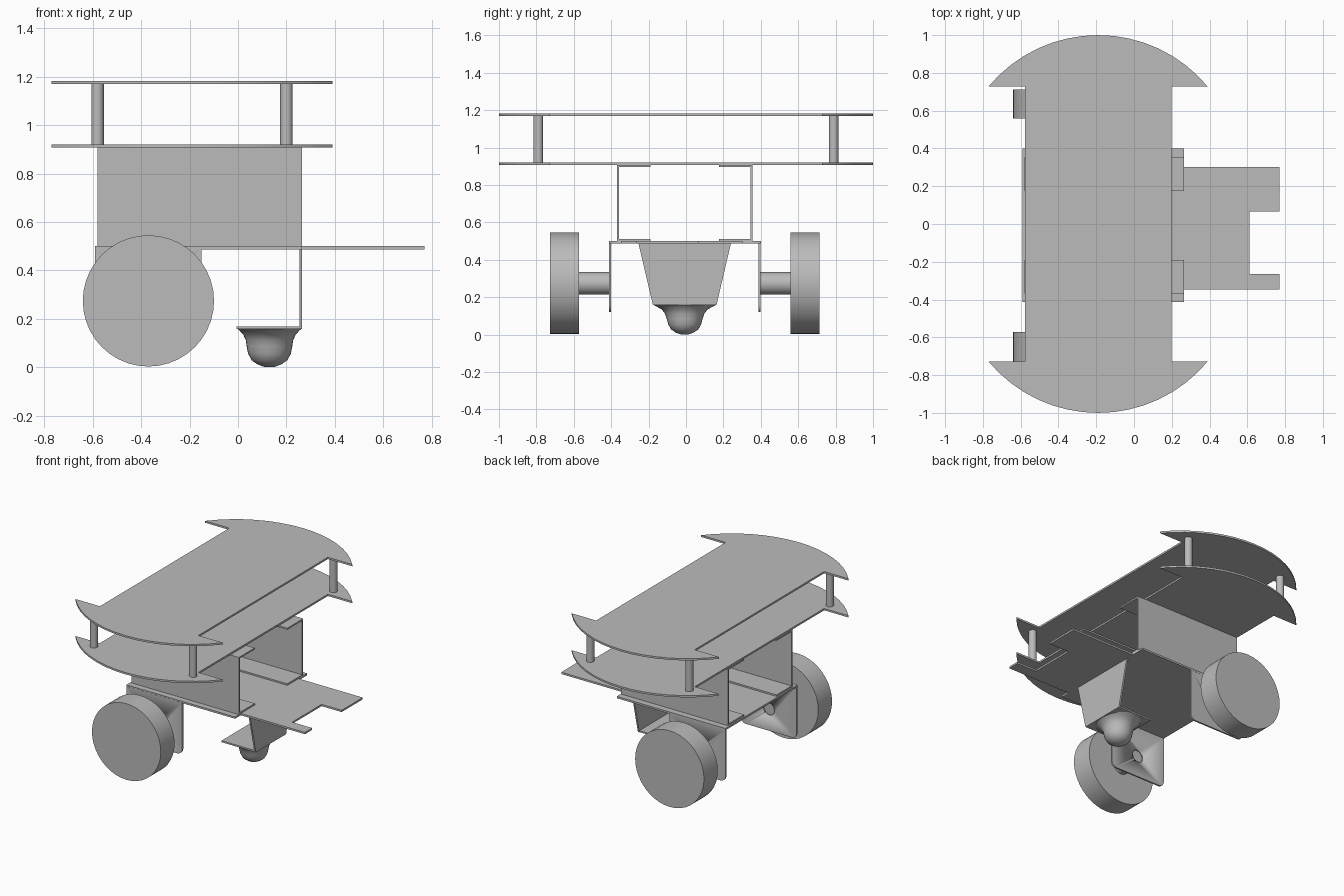
import bpy
import bmesh
from math import sin, cos, pi, radians, atan2, hypot

cube = bpy.data.objects.get("Cube")
if cube:
    bpy.data.objects.remove(cube, do_unlink=True)

grey = bpy.data.materials.new("light grey")
grey.use_nodes = True
color = (0.5, 0.5, 0.5, 1)
grey.diffuse_color = color
grey.node_tree.nodes["Principled BSDF"].inputs["Base Color"].default_value = color

MID = -0.007  # lengthwise centre of the chassis


def finish(name, bm):
    bmesh.ops.recalc_face_normals(bm, faces=bm.faces)
    mesh = bpy.data.meshes.new(name)
    bm.to_mesh(mesh)
    bm.free()
    mesh.materials.append(grey)
    obj = bpy.data.objects.new(name, mesh)
    bpy.context.collection.objects.link(obj)
    bpy.ops.object.select_all(action="DESELECT")
    obj.select_set(True)
    bpy.context.view_layer.objects.active = obj
    bpy.ops.object.shade_smooth_by_angle(angle=radians(30))
    return obj


def arc(cx, cy, r, start, end, steps):
    angles = [start + (end - start) * i / steps for i in range(steps + 1)]
    return [(cx + r * cos(a), cy + r * sin(a)) for a in angles]


def prism(name, outline, axis, low, high):
    """Extrude a closed 2D outline along one axis."""
    place = {"x": lambda a, b, d: (d, a, b),
             "y": lambda a, b, d: (a, d, b),
             "z": lambda a, b, d: (a, b, d)}[axis]
    bm = bmesh.new()
    rings = [[bm.verts.new(place(a, b, d)) for a, b in outline] for d in (low, high)]
    for ring in rings:
        bm.faces.new(ring)
    for i in range(len(outline)):
        bm.faces.new((rings[0][i - 1], rings[0][i], rings[1][i], rings[1][i - 1]))
    return finish(name, bm)


def rod(name, a, b, r, axis, low, high, steps=32):
    return prism(name, arc(a, b, r, 0, 2 * pi, steps)[:-1], axis, low, high)


# Two decks: straight middle with wide curved ends
deck_x, tip, neck, shoulder = -0.19, 0.58, 0.388, 0.728
sag = 1 - shoulder
radius = (tip ** 2 + sag ** 2) / (2 * sag)
sweep = atan2(shoulder - (1 - radius), tip)
end_arc = arc(0, 1 - radius, radius, sweep, pi - sweep, 16)
half = [(neck, shoulder)] + end_arc + [(-neck, shoulder)]
deck = [(deck_x + x, y) for x, y in half] + [(deck_x - x, -y) for x, y in half]
for name, z in (("lower_deck", 0.907), ("upper_deck", 1.17)):
    prism(name, deck, "z", z, z + 0.013)

# Posts between the decks
for x in (-0.58, 0.2):
    for y in (-0.79, 0.79):
        rod("deck_post", x, y, 0.026, "z", 0.92, 1.17, 24)

# Base plate with two prongs
base = [(-0.59, -0.412), (0.265, -0.412), (0.265, -0.347), (0.77, -0.347),
        (0.77, -0.265), (0.612, -0.265), (0.612, 0.066), (0.77, 0.066),
        (0.77, 0.303), (0.265, 0.303), (0.265, 0.4), (-0.59, 0.4)]
prism("base_plate", base, "z", 0.487, 0.5)

# Mirrored channels, wheel brackets, axles and wheels
wheel_x, wheel_z = -0.37, 0.274
for side, label in ((-1, "front"), (1, "back")):
    def y(d):
        return MID + side * d

    t, bottom, top, web, lip = 0.011, 0.5, 0.907, 0.362, 0.183
    channel = [(lip, bottom), (web, bottom), (web, top), (lip, top),
               (lip, top - t), (web - t, top - t), (web - t, bottom + t), (lip, bottom + t)]
    prism(label + "_channel", [(y(a), b) for a, b in channel], "x", -0.58, 0.265)

    c = 0.04
    tab = [(-0.15, 0.49), (-0.59, 0.49)]
    tab += arc(-0.59 + c, 0.12 + c, c, pi, 1.5 * pi, 6)
    tab += arc(-0.15 - c, 0.12 + c, c, 1.5 * pi, 2 * pi, 6)
    bracket = prism(label + "_wheel_bracket", tab, "y", y(0.394), y(0.406))
    cutter = rod("hole_cutter", wheel_x, wheel_z, 0.045, "y", y(0.35), y(0.45))
    cutter.hide_render = True
    hole = bracket.modifiers.new("axle_hole", "BOOLEAN")
    hole.operation = "DIFFERENCE"
    hole.solver = "EXACT"
    hole.object = cutter
    bpy.context.view_layer.objects.active = bracket
    bpy.ops.object.modifier_apply(modifier=hole.name)
    bpy.data.objects.remove(cutter, do_unlink=True)

    rod(label + "_axle", wheel_x, wheel_z, 0.06, "y", y(0.406), y(0.566))
    rod(label + "_wheel", wheel_x, wheel_z, 0.271, "y", y(0.565), y(0.72), 40)

# Caster bracket: tapered upright and flat foot
upright = [(MID - 0.247, 0.487), (MID - 0.17, 0.158), (MID + 0.17, 0.158), (MID + 0.247, 0.487)]
prism("caster_upright", upright, "x", 0.253, 0.265)
foot = [(-0.006, MID - 0.17), (0.265, MID - 0.17), (0.265, MID + 0.17), (-0.006, MID + 0.17)]
prism("caster_foot", foot, "z", 0.158, 0.169)

# Caster: oval flange flowing into a rounded ball (x radius, y radius, z)
profile = [(0.131, 0.166, 0.158), (0.122, 0.15, 0.15), (0.108, 0.122, 0.134),
           (0.098, 0.105, 0.112), (0.094, 0.096, 0.085), (0.088, 0.088, 0.055),
           (0.073, 0.073, 0.028), (0.048, 0.048, 0.011), (0.02, 0.02, 0.001)]
bm = bmesh.new()
rings = []
for rx, ry, z in profile:
    circle = arc(0, 0, 1, 0, 2 * pi, 32)[:-1]
    rings.append([bm.verts.new((0.13 + rx * u, MID + ry * v, z)) for u, v in circle])
for upper, lower in zip(rings, rings[1:]):
    for i in range(len(upper)):
        bm.faces.new((upper[i - 1], upper[i], lower[i], lower[i - 1]))
bm.faces.new(rings[0])
bm.faces.new(rings[-1])
finish("caster_ball", bm)
